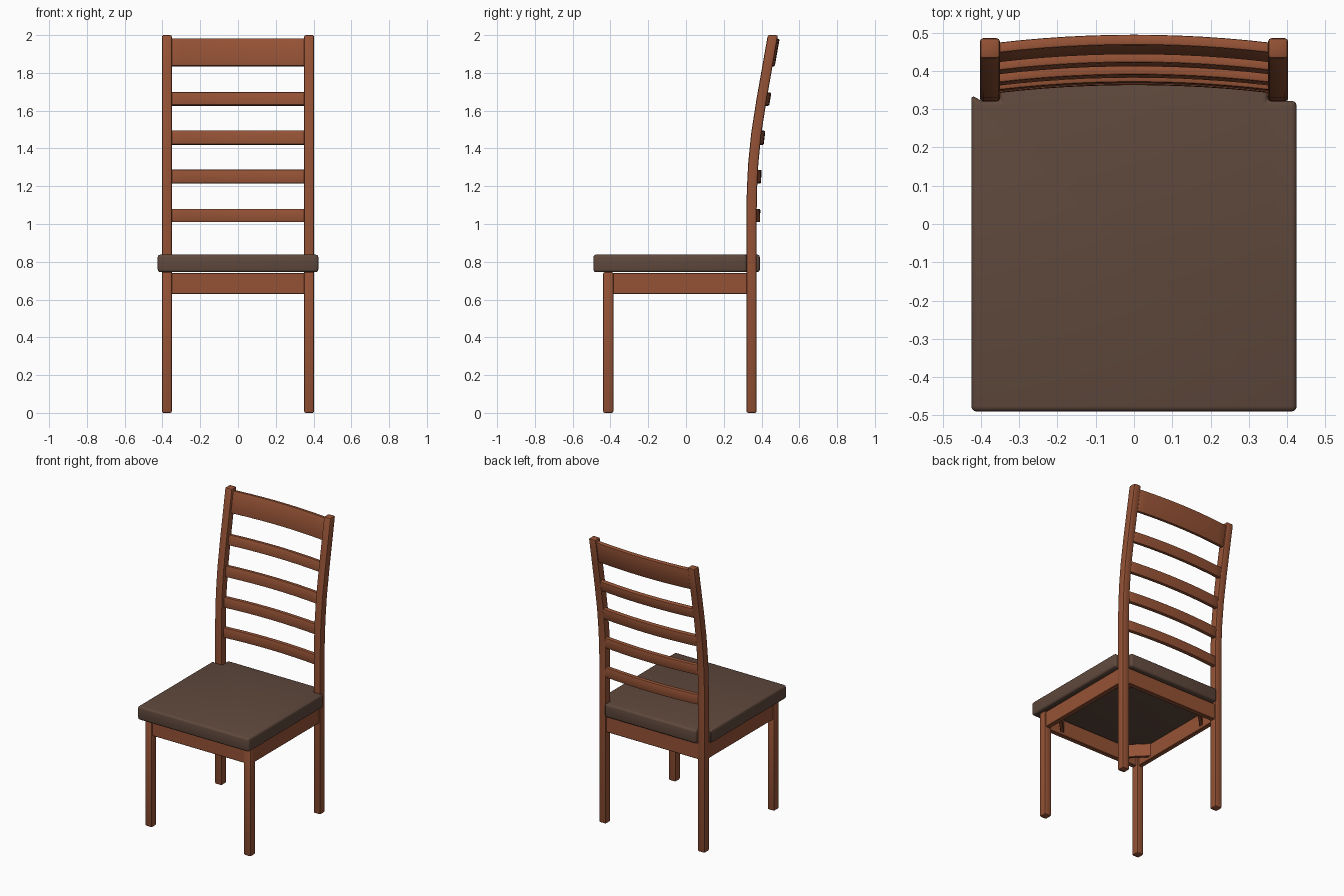
import bpy, bmesh, math
from mathutils import Vector

if "Cube" in bpy.data.objects:
    bpy.data.objects.remove(bpy.data.objects["Cube"])


def material(name, rgb):
    m = bpy.data.materials.new(name)
    m.diffuse_color = (*rgb, 1.0)
    m.use_nodes = True
    m.node_tree.nodes["Principled BSDF"].inputs["Base Color"].default_value = m.diffuse_color
    return m


WOOD = material("reddish wood", (0.30, 0.085, 0.036))
FABRIC = material("dark brown seat", (0.115, 0.066, 0.046))


def loft(name, rings, mat, bevel=0.006, segments=2):
    """Skin matching rings of points, cap both ends, round the hard edges."""
    bm = bmesh.new()
    vs = [[bm.verts.new(p) for p in ring] for ring in rings]
    n = len(vs[0])
    for a, b in zip(vs, vs[1:]):
        for i in range(n):
            j = (i + 1) % n
            bm.faces.new((a[i], a[j], b[j], b[i]))
    bm.faces.new(vs[0][::-1])
    bm.faces.new(vs[-1])
    bmesh.ops.recalc_face_normals(bm, faces=bm.faces)
    hard = [e for e in bm.edges if e.calc_face_angle(0) > math.radians(40)]
    bmesh.ops.bevel(bm, geom=hard, offset=bevel, segments=segments,
                    profile=0.5, affect='EDGES', clamp_overlap=True)
    me = bpy.data.meshes.new(name)
    bm.to_mesh(me)
    bm.free()
    me.materials.append(mat)
    ob = bpy.data.objects.new(name, me)
    bpy.context.collection.objects.link(ob)
    bpy.ops.object.select_all(action='DESELECT')
    ob.select_set(True)
    bpy.context.view_layer.objects.active = ob
    bpy.ops.object.shade_smooth_by_angle(angle=math.radians(35))
    return ob


def rect(cx, cy, w, d, z):
    return [(cx + sx * w / 2, cy + sy * d / 2, z)
            for sx, sy in ((-1, -1), (1, -1), (1, 1), (-1, 1))]


def box(name, x0, x1, y0, y1, z0, z1, mat=WOOD, bevel=0.003):
    cx, cy, w, d = (x0 + x1) / 2, (y0 + y1) / 2, x1 - x0, y1 - y0
    return loft(name, [rect(cx, cy, w, d, z) for z in (z0, z1)], mat, bevel, 1)


# Side profile of the back posts: (z, centre y)
POST = [(0, 0.347), (1.05, 0.347), (1.18, 0.349), (1.32, 0.356), (1.48, 0.372),
        (1.66, 0.400), (1.83, 0.430), (2.0, 0.460)]


def post_y(z):
    for (z0, y0), (z1, y1) in zip(POST, POST[1:]):
        if z <= z1:
            return y0 + (y1 - y0) * (z - z0) / (z1 - z0)
    return POST[-1][1]


LEG_X, LEG_W = 0.3765, 0.053

# Legs and side aprons, mirrored
for s, side in ((-1, "left"), (1, "right")):
    loft("back_post_" + side,
         [rect(s * LEG_X, y, LEG_W, 0.054, z) for z, y in POST], WOOD, 0.009)
    loft("front_leg_" + side,
         [rect(s * LEG_X, -0.412, LEG_W, 0.054, z) for z in (0, 0.745)], WOOD, 0.009)
    xs = sorted((s * 0.362, s * 0.394))
    box("side_apron_" + side, xs[0], xs[1], -0.39, 0.325, 0.63, 0.74)

# Front and back aprons
box("front_apron", -0.355, 0.355, -0.430, -0.398, 0.63, 0.74)
box("back_apron", -0.355, 0.355, 0.332, 0.364, 0.63, 0.74)

# Diagonal corner braces under the seat
for sx in (-1, 1):
    for y, sy in ((-0.400, -1), (0.334, 1)):
        plan = [(sx * 0.364, y - sy * 0.13), (sx * 0.364, y - sy * 0.10),
                (sx * 0.264, y), (sx * 0.234, y)]
        loft("corner_brace", [[(px, py, z) for px, py in plan] for z in (0.65, 0.74)],
             WOOD, 0.002, 1)

# Seat pad, notched around the back posts
plan = [(-0.425, -0.49), (0.425, -0.49), (0.425, 0.322), (0.349, 0.322), (0.349, 0.391),
        (-0.349, 0.391), (-0.349, 0.322), (-0.400, 0.322), (-0.425, 0.338)]
loft("seat", [[(x, y, z) for x, y in plan] for z in (0.745, 0.838)], FABRIC, 0.014, 3)


# Curved slats bowed backwards, tilted with the posts
def slat(name, z0, z1, thick, offset, bow=0.021, half=0.358, steps=12):
    zc, h = (z0 + z1) / 2, (z1 - z0) / 2
    up = Vector((0, post_y(zc + 0.08) - post_y(zc - 0.08), 0.16)).normalized()
    out = Vector((0, up.z, -up.y))
    rings = []
    for i in range(steps + 1):
        t = 2 * i / steps - 1
        c = Vector((t * half, post_y(zc) + offset + bow * (1 - t * t), zc))
        rings.append([c + up * h * a + out * thick / 2 * b
                      for a, b in ((-1, -1), (1, -1), (1, 1), (-1, 1))])
    loft(name, rings, WOOD, 0.006)


for i, (z0, z1) in enumerate(((1.01, 1.08), (1.215, 1.287), (1.42, 1.495), (1.627, 1.697))):
    slat(f"back_slat_{i + 1}", z0, z1, 0.03, 0.010)
slat("top_rail", 1.835, 1.983, 0.028, 0.004)
